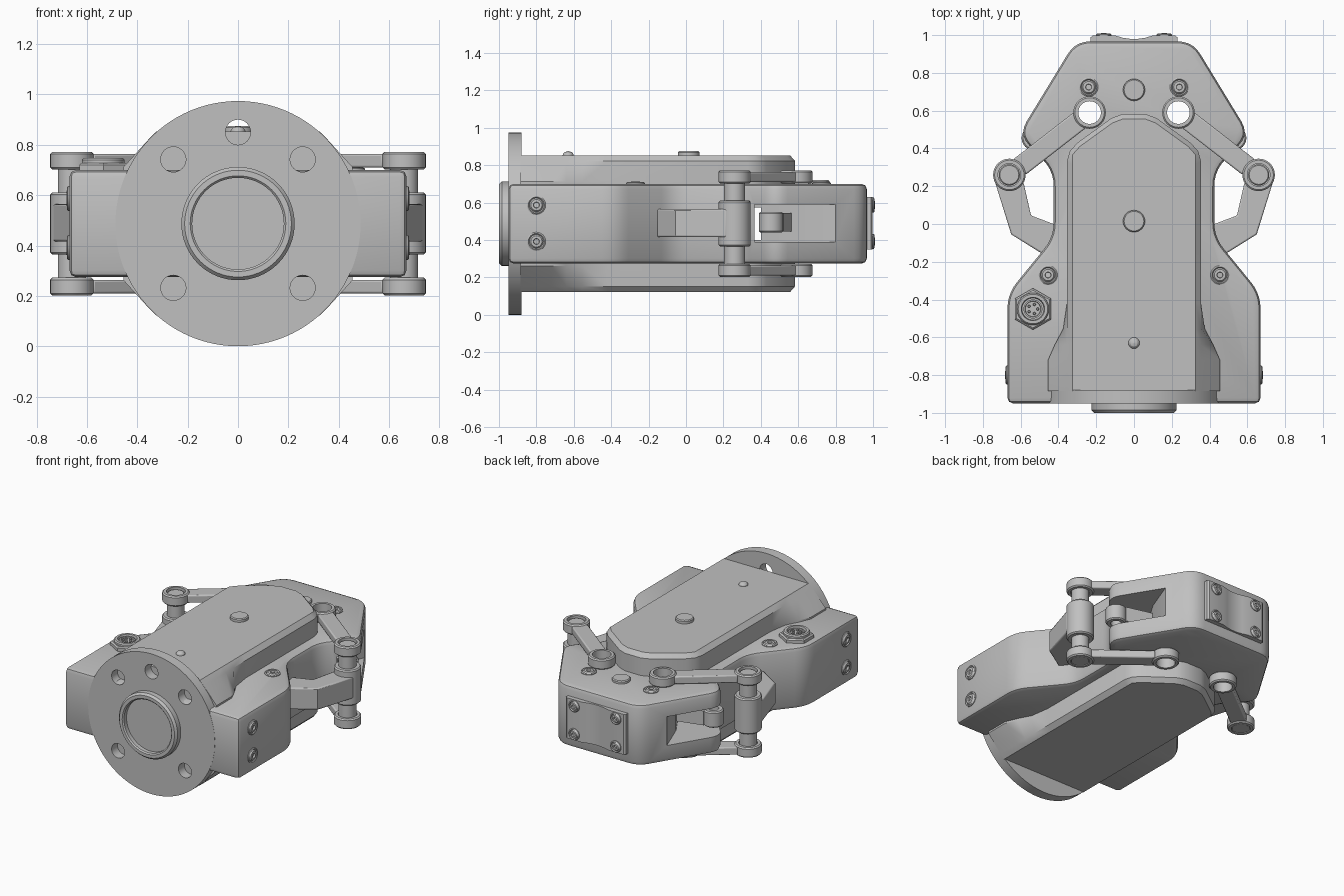
import bpy, bmesh
from math import sin, cos, pi, radians
from mathutils import Vector, Matrix

if "Cube" in bpy.data.objects:
    bpy.data.objects.remove(bpy.data.objects["Cube"])

grey = bpy.data.materials.new("machined_grey")
grey.use_nodes = True
grey.diffuse_color = (0.53, 0.53, 0.53, 1)
grey.node_tree.nodes["Principled BSDF"].inputs["Base Color"].default_value = grey.diffuse_color

MID = 0.487            # height of the centre line
TOP = 0.70             # top face of the body slab
LOW = 2 * MID - TOP    # bottom face of the body slab


def loft(name, rings, mat=Matrix(), closed=False, bevel=0):
    """Skin a row of equal-length point rings; cap the ends unless closed."""
    bm = bmesh.new()
    rows = [[bm.verts.new(mat @ Vector(p)) for p in ring] for ring in rings]
    n = len(rows[0])
    pairs = list(zip(rows, rows[1:]))
    if closed:
        pairs.append((rows[-1], rows[0]))
    else:
        bm.faces.new(rows[0])
        bm.faces.new(rows[-1])
    for a, b in pairs:
        for i in range(n):
            j = (i + 1) % n
            bm.faces.new((a[i], a[j], b[j], b[i]))
    bmesh.ops.recalc_face_normals(bm, faces=bm.faces)
    mesh = bpy.data.meshes.new(name)
    bm.to_mesh(mesh)
    bm.free()
    mesh.materials.append(grey)
    ob = bpy.data.objects.new(name, mesh)
    bpy.context.collection.objects.link(ob)
    if bevel:
        m = ob.modifiers.new("edge", 'BEVEL')
        m.width, m.segments = bevel, 2
        m.limit_method, m.angle_limit = 'ANGLE', radians(50)
    return ob


def prism(name, pts, z0, z1, bevel=0):
    return loft(name, [[(x, y, z) for x, y in pts] for z in (z0, z1)], bevel=bevel)


def lathe(name, profile, loc=(0, 0, 0), rot=Matrix(), seg=32, closed=False):
    rings = [[(r * cos(2 * pi * i / seg), r * sin(2 * pi * i / seg), h)
              for i in range(seg)] for r, h in profile]
    return loft(name, rings, Matrix.Translation(loc) @ rot, closed)


def cylinder(name, r, loc, height, rot=Matrix(), chamfer=0.006, seg=32):
    return lathe(name, [(r, 0), (r, height - chamfer), (r - chamfer, height)], loc, rot, seg)


def tube(name, ri, ro, x, y, z0, z1):
    c = 0.008
    return lathe(name, [(ri, z0), (ro - c, z0), (ro, z0 + c), (ro, z1 - c),
                        (ro - c, z1), (ri, z1)], (x, y, 0), closed=True)


def rounded(pts, d, steps=5):
    """Round the corners of an outline, starting d away from each corner."""
    out = []
    for i, p in enumerate(pts):
        p, a, b = Vector(p), Vector(pts[i - 1]), Vector(pts[(i + 1) % len(pts)])
        s = p + (a - p).normalized() * min(d, (a - p).length * 0.45)
        e = p + (b - p).normalized() * min(d, (b - p).length * 0.45)
        for k in range(steps + 1):
            t = k / steps
            out.append(tuple(s * (1 - t) ** 2 + p * 2 * t * (1 - t) + e * t * t))
    return out


def both(half):
    """Complete a right-hand outline with its mirror image."""
    return half + [(-x, y) for x, y in reversed(half)]


def bar(name, a, b, width, z0, z1, gap=0.0, bevel=0):
    a, b = Vector(a), Vector(b)
    u = (b - a).normalized()
    n = Vector((-u.y, u.x)) * width / 2
    a, b = a + u * gap, b - u * gap
    return prism(name, [tuple(p) for p in (a + n, b + n, b - n, a - n)], z0, z1, bevel)


def cut(ob, cutters):
    for c in cutters:
        m = ob.modifiers.new("cut", 'BOOLEAN')
        m.operation, m.solver, m.object = 'DIFFERENCE', 'EXACT', c
        c.hide_render = True
        c.hide_set(True)
    dg = bpy.context.evaluated_depsgraph_get()
    mesh = bpy.data.meshes.new_from_object(ob.evaluated_get(dg))
    ob.modifiers.clear()
    ob.data = mesh
    for c in cutters:
        bpy.data.objects.remove(c)


FRONT = Matrix.Rotation(pi / 2, 4, 'X')
BACK = Matrix.Rotation(-pi / 2, 4, 'X')


def bolt(name, loc, rot=Matrix(), k=1.0):
    prof = [(.05, -.01), (.05, .005), (.043, .01), (.037, .003), (.03, .011),
            (.016, .012), (.014, -.004), (.001, -.004)]
    lathe(name, [(r * k, h) for r, h in prof], loc, rot, 24)


# Body slab with waist and wide head
slab_half = [(.67, -.949), (.67, -.37), (.425, -.07), (.425, .28), (.61, .475), (.31, .967)]
outline = both(slab_half)
soft = rounded(outline, .08)
corner = 6
soft = [outline[0]] + soft[corner:-corner] + [outline[-1]]
slab = prism("body_slab", soft, LOW, TOP, bevel=0.028)
cutters = [prism("slot_cutter", [(-.6, .365), (.6, .365), (.6, .4), (-.6, .4)], .40, .575)]
for s in (-1, 1):
    pocket = [(.42, .82), (.33, .58), (.2, .365), (.8, .365), (.8, .82)]
    cutters.append(prism("pocket_cutter", [(s * x, y) for x, y in pocket], .39, .59))
    cutters.append(lathe("hole_cutter", [(.06, 0), (.06, 1)], (s * .235, .59, 0)))
cut(slab, cutters)

# Raised housings above and below the slab
half = [(.455, -.885), (.455, -.72), (.42, -.64), (.375, -.555), (.355, -.42), (.355, .33),
        (.34, .385), (.30, .43), (.12, .56), (.06, .583)]
shape = both(half)


def clamp(x, limit):
    return max(-limit, min(limit, x))


for name, s in (("upper_housing", 1), ("lower_housing", -1)):
    levels = [(.19, .46, 1), (.225, .46, 1), (.335, .355, 1), (.365, .325, .955)]
    loft(name, [[(clamp(x * (k if y > -.5 else 1), lim), y * (k if y > .3 else 1), MID + s * h)
                 for x, y in shape] for h, lim, k in levels])

# Mounting flange with bolt holes and locating boss
flange = lathe("mounting_flange", [(.487, 0), (.487, .07)], (0, -.88, MID), FRONT, 96)
spots = [(0, .85)] + [(x, z) for x in (-.257, .257) for z in (.232, .742)]
cut(flange, [lathe("bolt_hole_cutter", [(.05, 0), (.05, .3)], (x, -.8, z), FRONT)
             for x, z in spots])
lathe("locating_boss", [(.225, 0), (.225, .035), (.212, .05), (.19, .05), (.182, .042),
                        (.182, .014), (.001, .014)], (0, -.95, MID), FRONT, 64)

# Gripper linkage on each side
for s, side in ((1, "left"), (-1, "right")):
    px, py, hx, hy = s * .66, .26, s * .235, .59
    cylinder(side + "_pivot_pin", .056, (px, py, LOW - .07), .555)
    tube(side + "_pivot_sleeve", .05, .086, px, py, .365, .61)
    for level, z0 in (("upper", TOP + .002), ("lower", LOW - .072)):
        tube(f"{side}_{level}_link_outer_eye", .06, .086, px, py, z0, z0 + .07)
        tube(f"{side}_{level}_link_head_eye", .06, .086, hx, hy, z0, z0 + .07)
        bar(f"{side}_{level}_link_arm", (px, py), (hx, hy), .105, z0 + .008, z0 + .062,
            .068, .008)
    lever = [(.735, .22), (.65, -.055), (.49, -.155), (.40, -.11), (.40, -.01),
             (.545, .045), (.585, .22)]
    prism(side + "_lever", [(s * x, y) for x, y in lever], .415, .565, bevel=.008)
    tube(side + "_lug_eye", .034, .065, s * .53, .455, .44, .55)
    bar(side + "_lug_arm", (s * .29, .52), (s * .485, .468), .10, .445, .545)
    # Bolts on the slab
    bolt(side + "_head_bolt", (s * .24, .725, TOP))
    bolt(side + "_shoulder_bolt", (s * .455, -.27, TOP))
    for z in (MID - .095, MID + .1):
        bolt(side + "_side_bolt", (s * .67, -.8, z), Matrix.Rotation(s * pi / 2, 4, 'Y'))
        bolt(side + "_plate_bolt", (s * .16, .998, z), BACK, .8)

# Rear plate with a shallow central groove
plate = both([(.23, .96), (.23, .988), (.217, .998), (.10, .998), (.06, .986), (.02, .98)])
prism("rear_plate", plate, .35, .63)

# Buttons on the centre line
cylinder("head_button", .058, (0, .71, TOP - .01), .03)
cylinder("housing_button", .058, (0, .015, .845), .03)
lathe("housing_dome", [(.03, 0), (.028, .01), (.019, .02), (.001, .025)], (0, -.63, .85), seg=24)

# Cable connector
cx, cy = -.535, -.45
lathe("connector_nut", [(.11, 0), (.11, .022), (.10, .03)], (cx, cy, TOP - .002),
      Matrix.Rotation(pi / 6, 4, 'Z'), 6)
lathe("connector_ring", [(.085, 0), (.085, .04), (.078, .048), (.062, .048), (.058, .03),
                         (.05, .03), (.05, .04), (.042, .04), (.04, .031), (.001, .031)],
      (cx, cy, TOP))
for i in range(5):
    a = 2 * pi * i / 5
    cylinder("connector_pin", .008, (cx + .025 * cos(a), cy + .025 * sin(a), TOP + .03),
             .014, chamfer=.003, seg=8)

# Smooth shading with sharp edges kept
bpy.ops.object.select_all(action='DESELECT')
for ob in bpy.context.scene.objects:
    if ob.type == 'MESH':
        ob.select_set(True)
        bpy.context.view_layer.objects.active = ob
bpy.ops.object.shade_smooth_by_angle(angle=radians(30))
